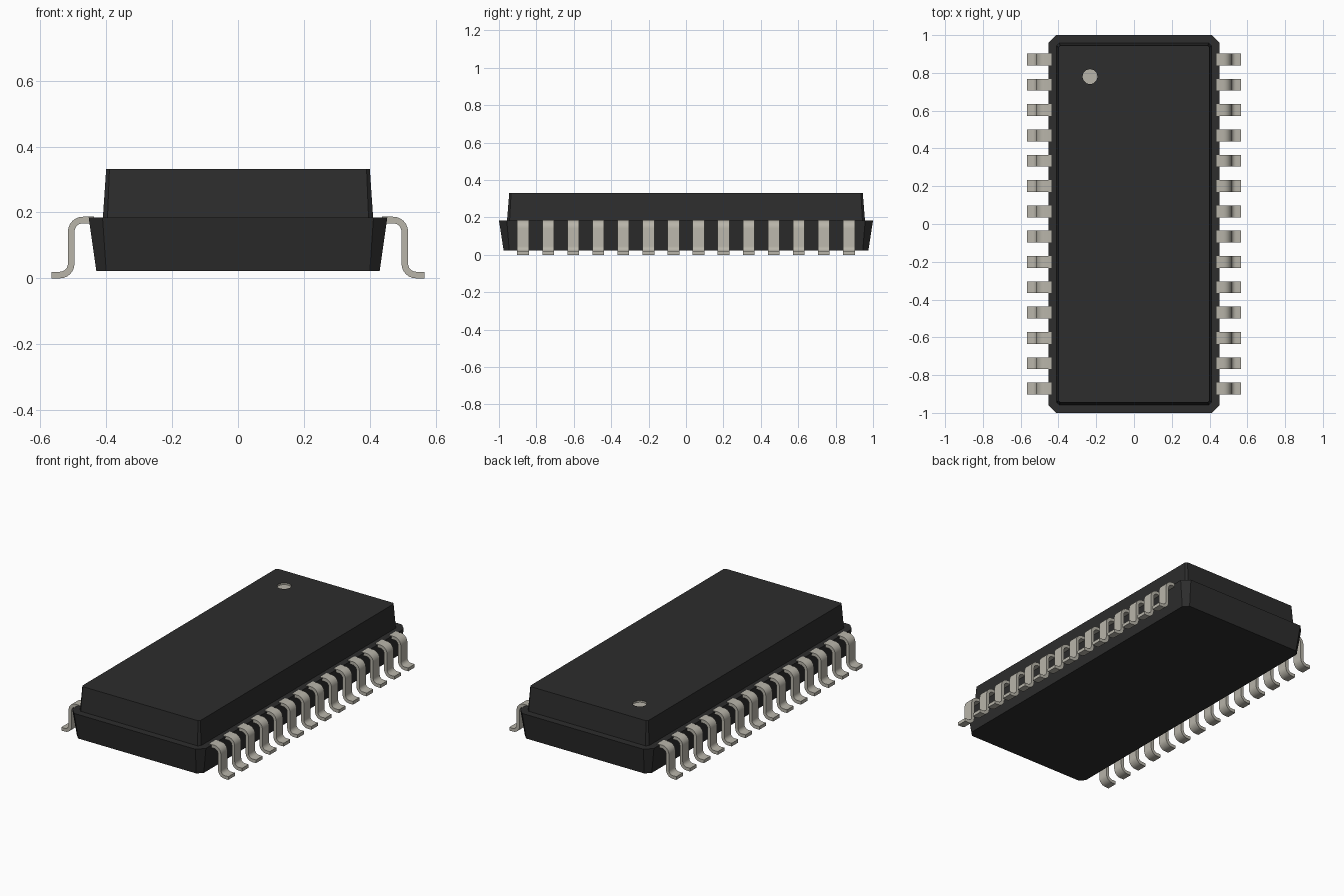
import bpy, bmesh, math
from mathutils import Vector

cube = bpy.data.objects.get("Cube")
if cube:
    bpy.data.objects.remove(cube, do_unlink=True)


def material(name, colour, rough):
    mat = bpy.data.materials.new(name)
    mat.use_nodes = True
    mat.diffuse_color = (*colour, 1)
    bsdf = mat.node_tree.nodes["Principled BSDF"]
    bsdf.inputs["Base Color"].default_value = (*colour, 1)
    bsdf.inputs["Roughness"].default_value = rough
    return mat


BLACK = material("black plastic", (0.026, 0.026, 0.026), 0.6)
METAL = material("warm grey metal", (0.48, 0.46, 0.40), 0.5)


def finish(name, bm, mats):
    bmesh.ops.recalc_face_normals(bm, faces=bm.faces)
    mesh = bpy.data.meshes.new(name)
    bm.to_mesh(mesh)
    bm.free()
    obj = bpy.data.objects.new(name, mesh)
    bpy.context.collection.objects.link(obj)
    for mat in mats:
        mesh.materials.append(mat)
    return obj


def outline(hx, hy, cut):
    """Rectangle with chamfered corners, counter-clockwise."""
    return [(hx, cut - hy), (hx, hy - cut), (hx - cut, hy), (cut - hx, hy),
            (-hx, hy - cut), (-hx, cut - hy), (cut - hx, -hy), (hx - cut, -hy)]


def loft(bm, rings):
    """Skin a stack of equal rings and cap both ends."""
    rows = [[bm.verts.new(p) for p in ring] for ring in rings]
    for a, b in zip(rows, rows[1:]):
        for i in range(len(a)):
            j = (i + 1) % len(a)
            bm.faces.new((a[i], a[j], b[j], b[i]))
    bm.faces.new(rows[0][::-1])
    bm.faces.new(rows[-1])


# Moulded body: tapered lower half, ledge, narrower upper half
LEDGE, TOP = 0.184, 0.332
levels = [(0.43, 0.975, 0.03, 0.023), (0.453, 1.0, 0.042, LEDGE),
          (0.41, 0.957, 0.014, LEDGE), (0.40, 0.945, 0.01, TOP)]
bm = bmesh.new()
loft(bm, [[(x, y, z) for x, y in outline(hx, hy, cut)] for hx, hy, cut, z in levels])
body = finish("body", bm, [BLACK, METAL])

# Shallow recessed pin-one mark, its faces keep the metal slot
bm = bmesh.new()
bmesh.ops.create_cone(bm, cap_ends=True, segments=12, radius1=0.04, radius2=0.04, depth=0.02)
bmesh.ops.translate(bm, verts=bm.verts, vec=(-0.233, 0.78, TOP))
for face in bm.faces:
    face.material_index = 1
cutter = finish("mark_cutter", bm, [BLACK, METAL])
cutter.hide_render = True
cut = body.modifiers.new("pin mark", "BOOLEAN")
cut.operation, cut.solver, cut.object = "DIFFERENCE", "EXACT", cutter
bpy.context.view_layer.objects.active = body
bpy.ops.object.modifier_apply(modifier=cut.name)
bpy.data.objects.remove(cutter, do_unlink=True)

# Gull-wing lead centre line: shoulder, two bends, foot
THICK, WIDTH, BEND, STEPS = 0.02, 0.063, 0.035, 6
SHANK, HIGH, LOW = 0.506, 0.177, THICK / 2


def arc(cx, cz, start, end):
    angles = [math.radians(start + (end - start) * i / STEPS) for i in range(STEPS + 1)]
    return [Vector((cx + BEND * math.cos(a), cz + BEND * math.sin(a))) for a in angles]


path = ([Vector((0.437, HIGH))] + arc(SHANK - BEND, HIGH - BEND, 90, 0)
        + arc(SHANK + BEND, LOW + BEND, 180, 270) + [Vector((0.566, LOW))])


def lead_rings(side, y):
    rings = []
    for i, p in enumerate(path):
        d = (path[min(i + 1, len(path) - 1)] - path[max(i - 1, 0)]).normalized()
        if i in (0, 1, len(path) - 2, len(path) - 1):
            d = Vector((1, 0))
        elif i in (STEPS + 1, STEPS + 2):
            d = Vector((0, -1))
        n = Vector((-d.y, d.x)) * THICK / 2
        rings.append([(side * q.x, y + w, q.y) for q, w in
                      ((p + n, -WIDTH / 2), (p + n, WIDTH / 2),
                       (p - n, WIDTH / 2), (p - n, -WIDTH / 2))])
    return rings


# Fourteen leads down each side
COUNT, PITCH = 14, 0.134
for side, label in ((1, "left"), (-1, "right")):
    for k in range(COUNT):
        bm = bmesh.new()
        loft(bm, lead_rings(side, (k - (COUNT - 1) / 2) * PITCH))
        lead = finish(f"{label}_lead_{k + 1}", bm, [METAL])
        bpy.ops.object.select_all(action="DESELECT")
        lead.select_set(True)
        bpy.context.view_layer.objects.active = lead
        bpy.ops.object.shade_smooth_by_angle(angle=math.radians(30))
